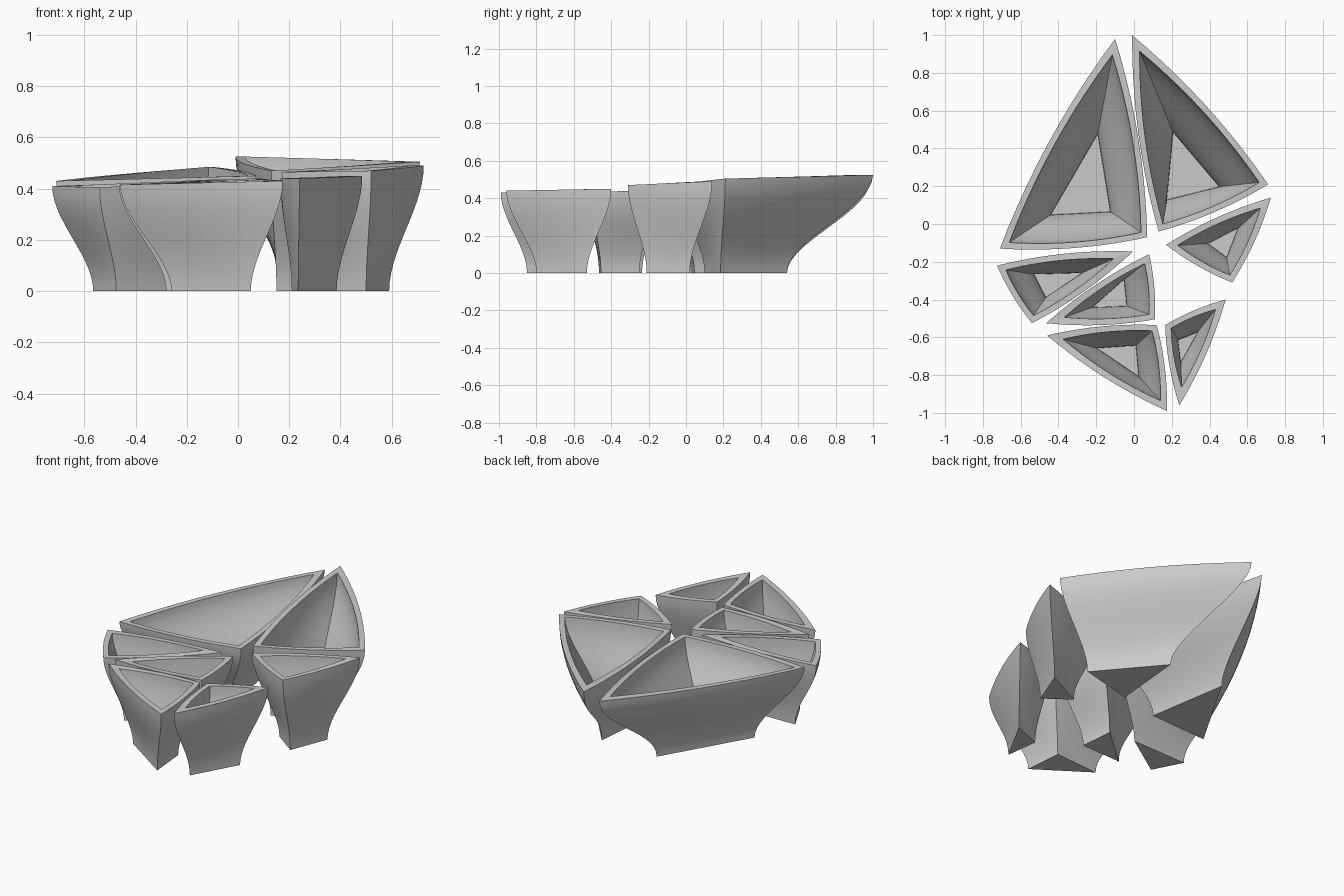
import bpy, bmesh, math
from mathutils import Vector

if "Cube" in bpy.data.objects:
    bpy.data.objects.remove(bpy.data.objects["Cube"], do_unlink=True)

# One plain grey glaze for every bowl
grey = bpy.data.materials.new("plain_grey")
grey.use_nodes = True
colour = (0.6, 0.6, 0.6, 1)
grey.diffuse_color = colour
grey.node_tree.nodes["Principled BSDF"].inputs["Base Color"].default_value = colour

EDGE_STEPS, LEVELS = 10, 14


def incircle(tri):
    """Centre and radius of the circle inside a triangle, in plan."""
    a, b, c = [p.xy for p in tri]
    la, lb, lc = (b - c).length, (c - a).length, (a - b).length
    total = la + lb + lc
    area = abs((b - a).cross(c - a)) / 2
    return (a * la + b * lb + c * lc) / total, 2 * area / total


def inset(tri, distance):
    """Move all sides of a triangle inward by an even distance."""
    centre, radius = incircle(tri)
    f = distance / radius
    return [Vector((*p.xy.lerp(centre, f), p.z)) for p in tri]


def outline(tri, bulge):
    """Closed loop around a triangle whose sides bow outward."""
    centre, _ = incircle(tri)
    points = []
    for i in range(3):
        a, b = tri[i], tri[(i + 1) % 3]
        side = b.xy - a.xy
        out = Vector((side.y, -side.x, 0))
        if out.xy.dot(centre - a.xy) > 0:
            out = -out
        for k in range(EDGE_STEPS):
            u = k / EDGE_STEPS
            points.append(a.lerp(b, u) + out * bulge * 4 * u * (1 - u))
    return points


def wall(low, high):
    """Rings from the low outline to the high one along an S-curve flare."""
    rings = []
    for k in range(LEVELS + 1):
        t = k / LEVELS
        s = t * t * (3 - 2 * t)
        rings.append([Vector((*p.xy.lerp(q.xy, s), p.z + (q.z - p.z) * t))
                      for p, q in zip(low, high)])
    return rings


def make_bowl(name, rim, base):
    rim = [Vector(p) for p in rim]
    base = [Vector((x, y, 0)) for x, y in base]
    floor = [p + Vector((0, 0, 0.03)) for p in inset(base, 0.022)]
    outer = wall(outline(base, 0), outline(rim, 0.035))
    inner = wall(outline(floor, 0), outline(inset(rim, 0.028), 0.035))
    bm = bmesh.new()
    rings = [[bm.verts.new(p) for p in ring] for ring in outer + inner[::-1]]
    for r, s in zip(rings, rings[1:]):
        for i in range(len(r)):
            j = (i + 1) % len(r)
            bm.faces.new((r[i], r[j], s[j], s[i]))
    bm.faces.new(rings[0])
    bm.faces.new(rings[-1])
    bmesh.ops.recalc_face_normals(bm, faces=bm.faces)
    mesh = bpy.data.meshes.new(name)
    bm.to_mesh(mesh)
    bm.free()
    mesh.materials.append(grey)
    obj = bpy.data.objects.new(name, mesh)
    bpy.context.collection.objects.link(obj)
    bpy.ops.object.select_all(action="DESELECT")
    obj.select_set(True)
    bpy.context.view_layer.objects.active = obj
    bpy.ops.object.shade_smooth_by_angle(angle=math.radians(30))


# Each bowl: three rim corners, then the matching three base corners
make_bowl("back_right_bowl",
          [(-0.10, 0.98, 0.485), (-0.71, -0.13, 0.43), (0.07, -0.07, 0.45)],
          [(-0.18, 0.54), (-0.48, 0.025), (-0.1, 0.045)])
make_bowl("back_left_bowl",
          [(-0.01, 1.0, 0.525), (0.71, 0.21, 0.505), (0.13, -0.04, 0.47)],
          [(0.19, 0.54), (0.49, 0.185), (0.15, 0.1)])
make_bowl("side_left_bowl",
          [(0.725, 0.14, 0.49), (0.52, -0.31, 0.47), (0.17, -0.11, 0.465)],
          [(0.59, 0.02), (0.5, -0.21), (0.35, -0.1)])
make_bowl("front_left_bowl",
          [(0.485, -0.40, 0.45), (0.24, -0.96, 0.44), (0.165, -0.535, 0.44)],
          [(0.385, -0.53), (0.235, -0.8), (0.21, -0.6)])
make_bowl("front_middle_bowl",
          [(-0.46, -0.59, 0.415), (0.175, -0.99, 0.43), (0.12, -0.535, 0.435)],
          [(-0.26, -0.64), (0.05, -0.85), (0.03, -0.62)])
make_bowl("centre_bowl",
          [(-0.465, -0.525, 0.415), (0.11, -0.505, 0.435), (0.08, -0.16, 0.44)],
          [(-0.28, -0.465), (-0.015, -0.455), (-0.035, -0.25)])
make_bowl("side_right_bowl",
          [(-0.725, -0.22, 0.41), (-0.005, -0.145, 0.435), (-0.54, -0.525, 0.405)],
          [(-0.565, -0.245), (-0.2, -0.235), (-0.475, -0.42)])
